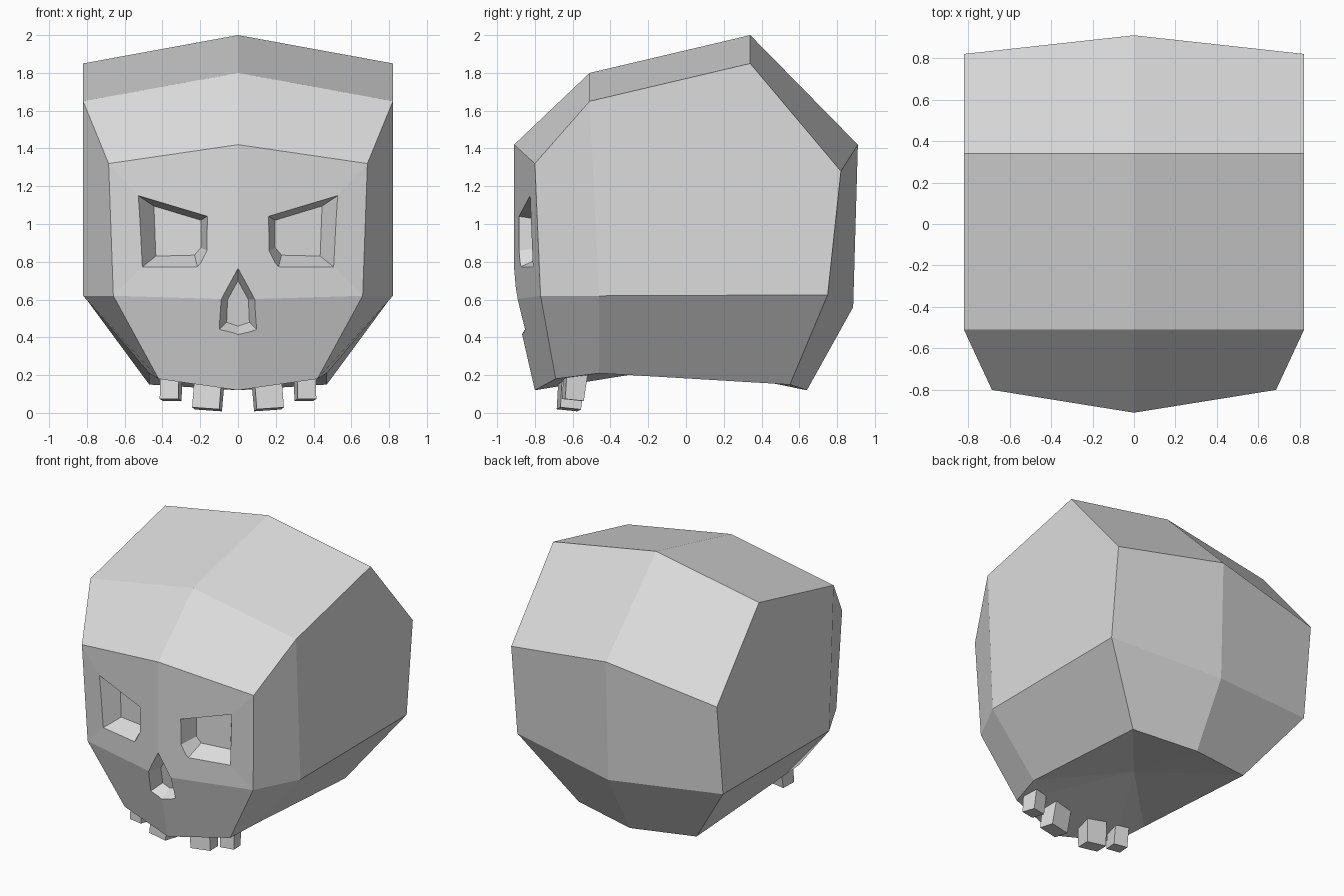
import bpy
import bmesh
from math import radians
from mathutils import Matrix, Vector

cube = bpy.data.objects.get("Cube")
if cube:
    bpy.data.objects.remove(cube, do_unlink=True)

bone = bpy.data.materials.new("pale grey bone")
bone.use_nodes = True
colour = (0.72, 0.72, 0.72, 1)
bone.diffuse_color = colour
bone.node_tree.nodes["Principled BSDF"].inputs["Base Color"].default_value = colour


def make_object(name, bm):
    """Clean the mesh, wrap it in an object and give it the bone colour."""
    bmesh.ops.remove_doubles(bm, verts=bm.verts, dist=0.0001)
    bmesh.ops.recalc_face_normals(bm, faces=bm.faces)
    mesh = bpy.data.meshes.new(name)
    bm.to_mesh(mesh)
    bm.free()
    mesh.materials.append(bone)
    obj = bpy.data.objects.new(name, mesh)
    bpy.context.collection.objects.link(obj)
    return obj


# Skull: a profile on the middle line, and a second one for the side
middle = [(0, -.80, .12), (0, -.91, .60), (0, -.91, 1.42), (0, -.51, 1.80),
          (0, .34, 2.0), (0, .91, 1.42), (0, .885, .56), (0, .64, .12)]
side = [(.42, -.69, .18), (.66, -.77, .62), (.685, -.80, 1.32), (.82, -.51, 1.65),
        (.82, .34, 1.85), (.82, .82, 1.28), (.82, .75, .625), (.47, .55, .15)]
palate = (0, 0, .25)
jaw = (.47, -.46, .21)
cheek = (.82, -.46, .62)

faces = [(middle[i], middle[i + 1], side[i + 1], side[i]) for i in range(7)]
faces += [(side[1], side[2], side[3], cheek),
          (cheek, *side[3:7]),
          (side[0], side[1], cheek, jaw),
          (jaw, cheek, side[6], side[7])]
rim = [middle[7], side[7], jaw, side[0], middle[0]]
faces += [(palate, a, b) for a, b in zip(rim, rim[1:])]

bm = bmesh.new()
for s in (1, -1):
    for face in faces:
        bm.faces.new([bm.verts.new((s * x, y, z)) for x, y, z in face])
skull = make_object("skull", bm)


def face_y(x, z):
    """Depth of the face surface at a point seen from the front."""
    return -.91 + .185 * abs(x) + max(0, .6 - z) * .23


def carve(name, outer, inner, caps, depth):
    """Cut a tapered recess whose mouth is outer and whose floor is inner."""
    bm = bmesh.new()
    front, back = [], []
    for (ox, oz), (ix, iz) in zip(outer, inner):
        mouth = Vector((ox, face_y(ox, oz), oz))
        floor = Vector((ix, face_y(ix, iz) + depth, iz))
        front.append(bm.verts.new(mouth * 2 - floor))
        back.append(bm.verts.new(floor))
    n = len(outer)
    for i in range(n):
        j = (i + 1) % n
        bm.faces.new((front[i], front[j], back[j], back[i]))
    for cap in caps:
        bm.faces.new([front[i] for i in cap])
        bm.faces.new([back[i] for i in cap])
    cutter = make_object(name, bm)
    cutter.hide_render = True
    mod = skull.modifiers.new(name, "BOOLEAN")
    mod.operation = "DIFFERENCE"
    mod.solver = "EXACT"
    mod.object = cutter
    bpy.context.view_layer.objects.active = skull
    bpy.ops.object.modifier_apply(modifier=mod.name)
    bpy.data.objects.remove(cutter, do_unlink=True)


# Slanted eye sockets
eye_outer = [(.163, 1.04), (.52, 1.145), (.51, .77), (.215, .775), (.165, .86)]
eye_inner = [(.197, 1.02), (.445, 1.095), (.435, .83), (.23, .835), (.197, .875)]
for s, label in ((1, "left"), (-1, "right")):
    carve(label + "_eye_cutter",
          [(s * x, z) for x, z in eye_outer],
          [(s * x, z) for x, z in eye_inner],
          [range(5)], .12)

# Pointed nose opening, folded along the middle line
carve("nose_cutter",
      [(0, .765), (.09, .6), (.10, .44), (0, .415), (-.10, .44), (-.09, .6)],
      [(0, .70), (.055, .6), (.06, .48), (0, .46), (-.06, .48), (-.055, .6)],
      [(0, 1, 2, 3), (3, 4, 5, 0)], .10)


# Teeth: small tapered blocks leaning along the jaw
def tooth(name, s, x, y, width, depth, bottom, yaw, roll):
    bm = bmesh.new()
    bmesh.ops.create_cube(bm, size=1)
    height = .23 - bottom
    for v in bm.verts:
        taper = 1.15 if v.co.z > 0 else 1
        v.co = Vector((v.co.x * width, v.co.y * depth * taper, v.co.z * height))
    turn = (Matrix.Rotation(s * radians(yaw), 4, "Z")
            @ Matrix.Rotation(s * radians(roll), 4, "Y")
            @ Matrix.Rotation(radians(-6), 4, "X"))
    place = Matrix.Translation((s * x, y, bottom + height / 2 + .008))
    bmesh.ops.transform(bm, matrix=place @ turn, verts=bm.verts)
    make_object(name, bm)


for s, label in ((1, "left"), (-1, "right")):
    tooth(label + "_inner_tooth", s, .155, -.61, .145, .11, .01, 8, -4)
    tooth(label + "_outer_tooth", s, .355, -.59, .10, .10, .06, 10, 0)
